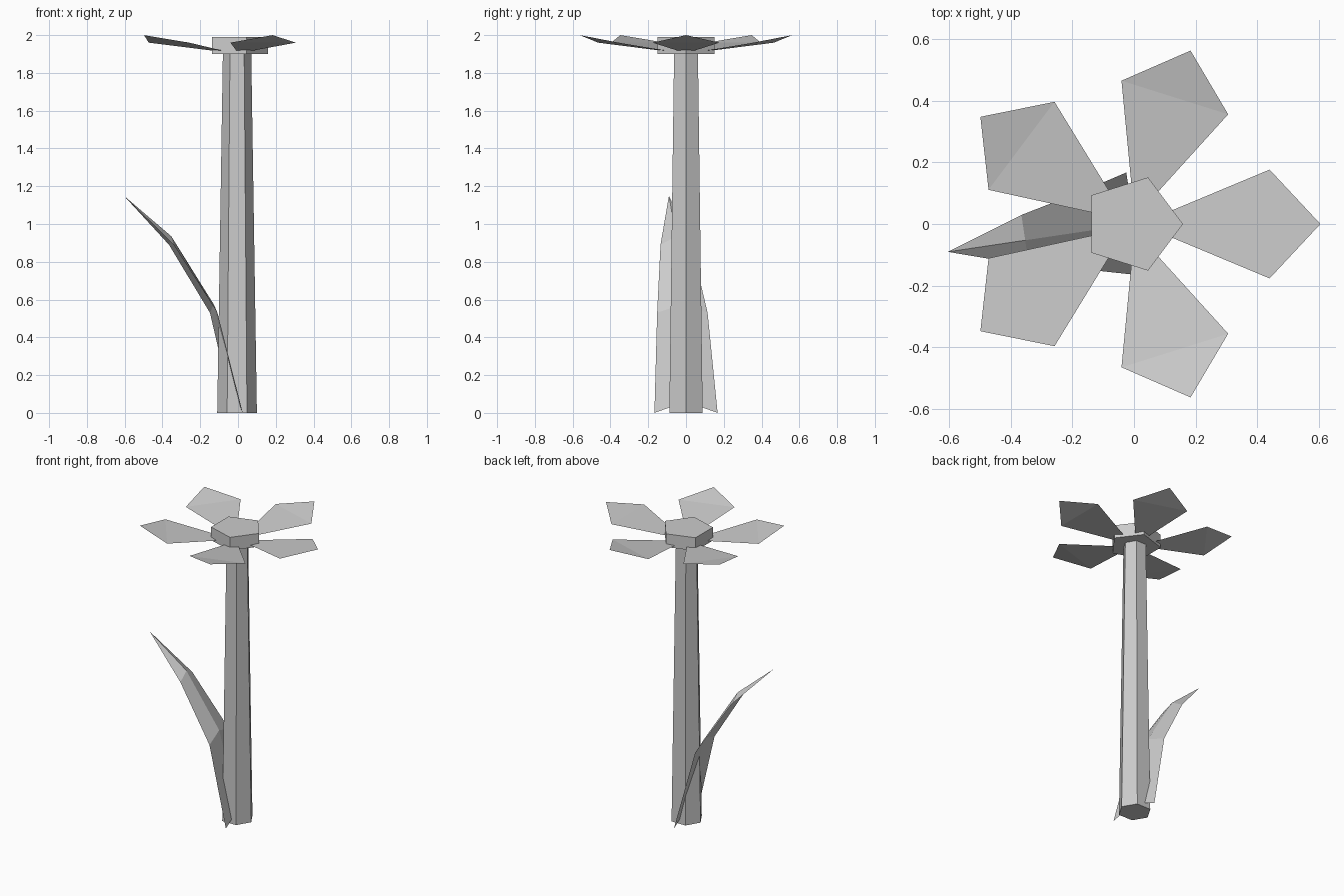
import bpy, bmesh, math
from mathutils import Matrix

if "Cube" in bpy.data.objects:
    bpy.data.objects.remove(bpy.data.objects["Cube"])

grey = bpy.data.materials.new("light grey")
grey.diffuse_color = (0.6, 0.6, 0.6, 1)
grey.use_nodes = True
grey.node_tree.nodes["Principled BSDF"].inputs["Base Color"].default_value = grey.diffuse_color

CX = -0.005      # stem and bloom axis
SQUASH = 0.97    # bloom is slightly narrower in y


def make(name, bm):
    mesh = bpy.data.meshes.new(name)
    bm.to_mesh(mesh)
    bm.free()
    mesh.materials.append(grey)
    obj = bpy.data.objects.new(name, mesh)
    bpy.context.collection.objects.link(obj)
    return obj


def prism(name, sides, r_low, r_high, z_low, z_high, squash):
    bm = bmesh.new()
    rings = []
    for r, z in ((r_low, z_low), (r_high, z_high)):
        rings.append([bm.verts.new((CX + r * math.cos(i * math.tau / sides),
                                    r * squash * math.sin(i * math.tau / sides), z))
                      for i in range(sides)])
    for i in range(sides):
        j = (i + 1) % sides
        bm.faces.new((rings[0][i], rings[0][j], rings[1][j], rings[1][i]))
    bm.faces.new(rings[0][::-1])
    bm.faces.new(rings[1])
    return make(name, bm)


# Tapered six-sided stem and five-sided flower centre
prism("stem", 6, 0.105, 0.075, 0, 1.91, 0.97)
prism("flower_centre", 5, 0.164, 0.164, 1.9, 1.99, SQUASH)

# Five petals, each with a raised tip
for k in range(5):
    bm = bmesh.new()
    a, b, c, d, tip = [bm.verts.new(p) for p in (
        (0.085, -0.027, 1.912), (0.445, -0.182, 1.96), (0.445, 0.182, 1.96),
        (0.085, 0.027, 1.912), (0.61, 0, 2.0))]
    bm.faces.new((a, b, c, d))
    bm.faces.new((b, tip, c))
    bm.transform(Matrix.Translation((CX, 0, 0)) @ Matrix.Diagonal((1, SQUASH, 1, 1))
                 @ Matrix.Rotation(k * math.tau / 5, 4, 'Z'))
    make(f"petal_{k + 1}", bm)

# Leaf folded along its midrib: rows of distance, half width, edge height, rib height
bm = bmesh.new()
ROWS = ((0, 0.169, 0, 0.06), (0.13, 0.135, 0.53, 0.575), (0.357, 0.083, 0.89, 0.935))
rows = [[bm.verts.new((-x, -w, z)), bm.verts.new((-x, 0, rib)), bm.verts.new((-x, w, z))]
        for x, w, z, rib in ROWS]
tip = bm.verts.new((-0.611, 0, 1.15))
for low, high in zip(rows, rows[1:]):
    for s in (0, 1):
        bm.faces.new((low[s], low[s + 1], high[s + 1], high[s]))
for s in (0, 1):
    bm.faces.new((rows[-1][s], rows[-1][s + 1], tip))
bmesh.ops.reverse_faces(bm, faces=bm.faces[:])
bm.transform(Matrix.Rotation(math.radians(8.5), 4, 'Z'))
make("leaf", bm)
